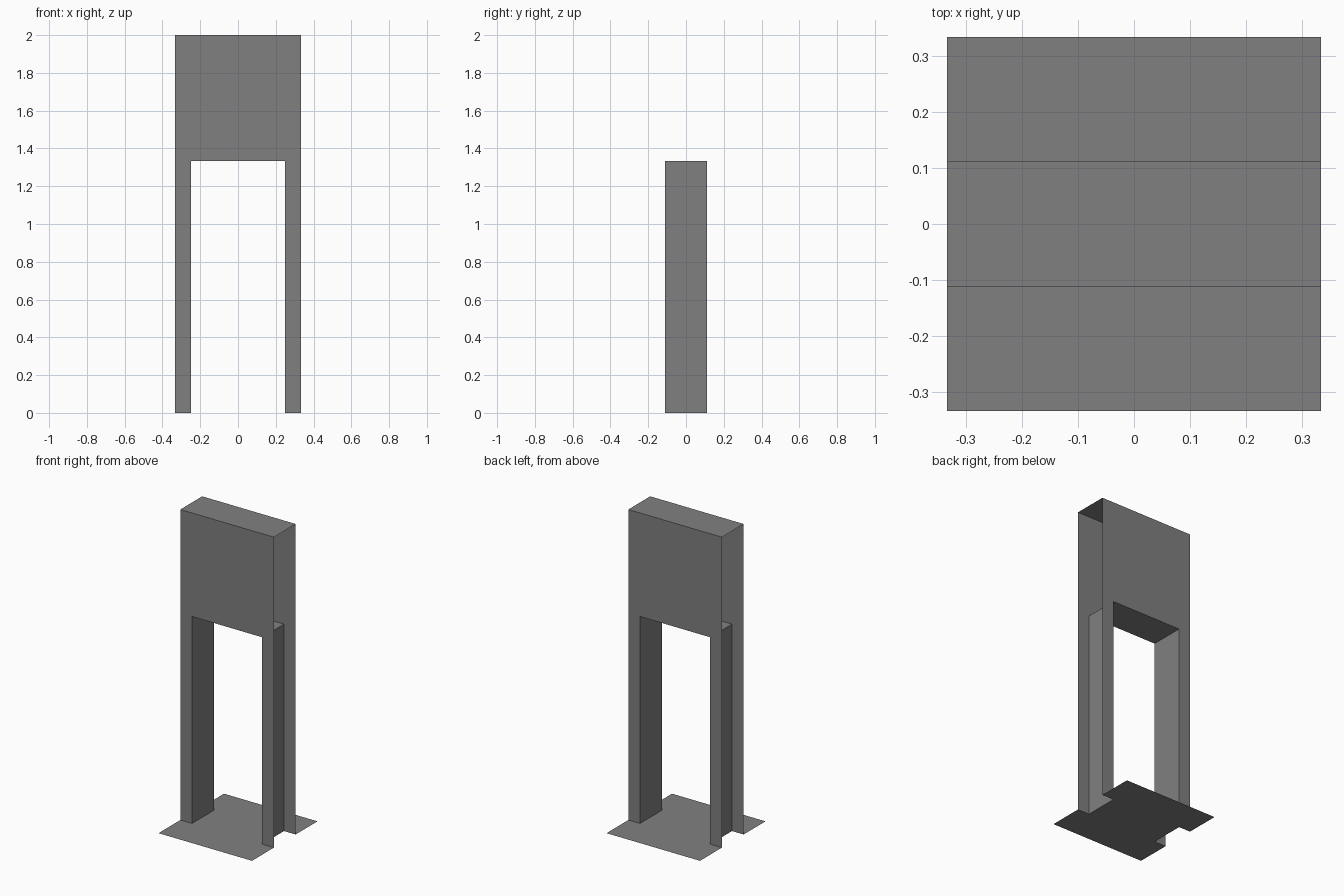
import bpy

if "Cube" in bpy.data.objects:
    bpy.data.objects.remove(bpy.data.objects["Cube"])

W = 0.333    # half width of frame and half depth of floor
D = 0.111    # half depth of frame
O = 0.25     # half width of opening
H = 2.0      # full height
OH = 1.333   # opening height

dark = bpy.data.materials.new("dark_grey")
dark.diffuse_color = (0.216, 0.216, 0.216, 1)
dark.use_nodes = True
dark.node_tree.nodes["Principled BSDF"].inputs["Base Color"].default_value = dark.diffuse_color


def make(name, verts, faces):
    mesh = bpy.data.meshes.new(name)
    mesh.from_pydata(verts, [], faces)
    mesh.materials.append(dark)
    mesh.update()
    obj = bpy.data.objects.new(name, mesh)
    bpy.context.collection.objects.link(obj)
    return obj


def sheet(name, points, to_3d):
    """Single flat face from a 2D outline."""
    return make(name, [to_3d(a, b) for a, b in points], [list(range(len(points)))])


# Front and back walls: thin arch-shaped sheets
arch = [(-W, 0), (-O, 0), (-O, OH), (O, OH), (O, 0), (W, 0), (W, H), (-W, H)]
sheet("front_wall", arch, lambda x, z: (x, -D, z))
sheet("back_wall", arch[::-1], lambda x, z: (x, D, z))

# Top cover; the outer sides stay open
sheet("top_cover", [(-W, -D), (W, -D), (W, D), (-W, D)], lambda x, y: (x, y, H))

# Doorway lining: jambs and lintel swept through the depth
lining = [(-O, 0), (-O, OH), (O, OH), (O, 0)]
verts = [(x, y, z) for x, z in lining for y in (-D, D)]
faces = [(2 * i + 2, 2 * i + 3, 2 * i + 1, 2 * i) for i in range(3)]
make("doorway_lining", verts, faces)

# Floor plate, notched at the open sides of the frame
right = [(W, -W), (W, -D), (O, -D), (O, D), (W, D), (W, W)]
left = [(-x, -y) for x, y in right]
sheet("floor_plate", right + left, lambda x, y: (x, y, 0))
